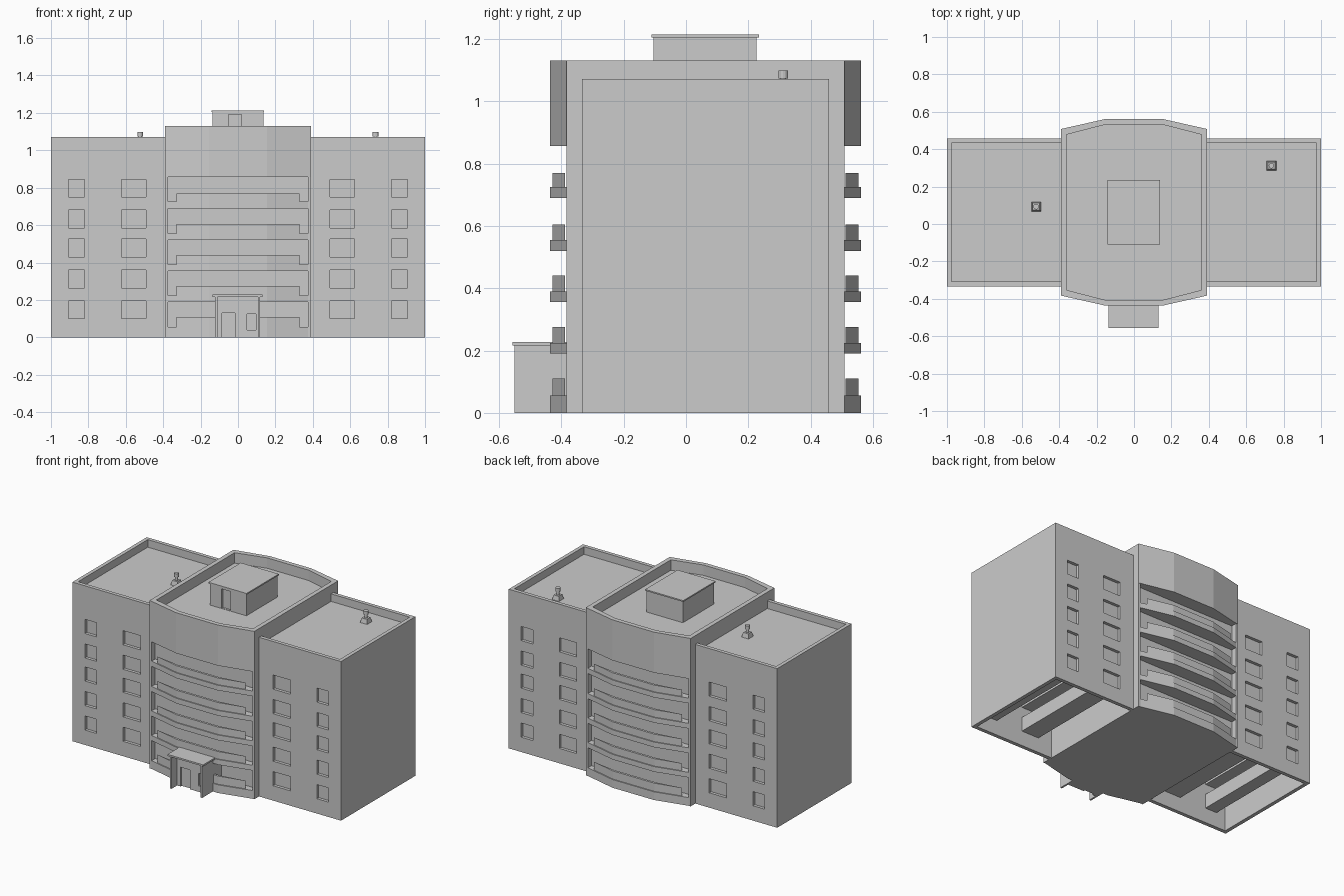
import bpy, bmesh

if "Cube" in bpy.data.objects:
    bpy.data.objects.remove(bpy.data.objects["Cube"], do_unlink=True)

GREY = (0.6, 0.6, 0.6, 1)
grey = bpy.data.materials.new("plain grey")
grey.use_nodes = True
grey.diffuse_color = GREY
grey.node_tree.nodes["Principled BSDF"].inputs["Base Color"].default_value = GREY


def finish(bm, name):
    bmesh.ops.recalc_face_normals(bm, faces=bm.faces)
    mesh = bpy.data.meshes.new(name)
    bm.to_mesh(mesh)
    bm.free()
    mesh.materials.append(grey)
    obj = bpy.data.objects.new(name, mesh)
    bpy.context.collection.objects.link(obj)
    return obj


def prism(bm, points, z0, z1):
    """Closed prism over a plan outline."""
    low = [bm.verts.new((x, y, z0)) for x, y in points]
    high = [bm.verts.new((x, y, z1)) for x, y in points]
    bm.faces.new(low[::-1])
    bm.faces.new(high)
    n = len(points)
    for i in range(n):
        j = (i + 1) % n
        bm.faces.new((low[i], low[j], high[j], high[i]))


def boxes(name, spans):
    """One object from (x0, x1, y0, y1, z0, z1) boxes."""
    bm = bmesh.new()
    for x0, x1, y0, y1, z0, z1 in spans:
        prism(bm, [(x0, y0), (x1, y0), (x1, y1), (x0, y1)], z0, z1)
    return finish(bm, name)


def solid(name, points, z0, z1):
    bm = bmesh.new()
    prism(bm, points, z0, z1)
    return finish(bm, name)


def cut(obj, cutter):
    """Subtract the cutter and remove it."""
    cutter.hide_render = True
    mod = obj.modifiers.new("cut", "BOOLEAN")
    mod.operation = "DIFFERENCE"
    mod.solver = "EXACT"
    mod.object = cutter
    bpy.context.view_layer.objects.active = obj
    bpy.ops.object.modifier_apply(modifier=mod.name)
    bpy.data.objects.remove(cutter, do_unlink=True)


def outline(half, inset=0.0):
    """Bowed plan of the central block."""
    f, b = -0.383 + inset, 0.508 - inset
    bow, m = 0.053, 0.155
    return [(-half, f), (-m, f - bow), (m, f - bow), (half, f),
            (half, b), (m, b + bow), (-m, b + bow), (-half, b)]


# Wings: open-bottomed shells with window openings and glazing bars
FRONT, BACK, WING_TOP, WALL = -0.333, 0.458, 1.071, 0.025
FLOORS = [0.1, 0.265, 0.43, 0.585, 0.75]
COLUMNS = [(0.493, 0.623), (0.82, 0.907)]
for side, label in ((-1, "right"), (1, "left")):
    def sx(a, b):
        return tuple(sorted((side * a, side * b)))

    def window_bars(name, y0, y1):
        return boxes(name, [(*sx(*c), y0, y1, z, z + 0.095)
                            for c in COLUMNS for z in FLOORS])

    wing = boxes(label + "_wing", [(*sx(0.38, 1), FRONT, BACK, 0, WING_TOP)])
    inner = (*sx(0.3, 1 - WALL), FRONT + WALL, BACK - WALL)
    cut(wing, boxes("roof_cutter", [(*inner, 1.02, 1.2)]))
    cut(wing, boxes("cavity_cutter", [(*inner, -0.1, 1.0)]))
    cut(wing, window_bars("window_cutter", FRONT - 0.1, BACK + 0.1))
    window_bars(label + "_windows", FRONT + 0.02, BACK - 0.02)

# Central block: core, side panels, balcony slabs and curved railings
boxes("central_core", [(-0.376, 0.376, -0.345, 0.47, 0, 0.9)])
boxes("side_panels", [(-0.39, -0.375, -0.383, 0.508, 0, 0.9),
                      (0.375, 0.39, -0.383, 0.508, 0, 0.9)])
SLABS = [(0, 0.055, 0.11), (0.19, 0.225, 0.275), (0.355, 0.39, 0.44),
         (0.52, 0.555, 0.605), (0.69, 0.725, 0.77)]
for i, (bottom, floor, rail_top) in enumerate(SLABS):
    solid(f"balcony_slab_{i + 1}", outline(0.3755), bottom, floor)
    rail = solid(f"balcony_rail_{i + 1}", outline(0.3755, 0.007), floor, rail_top)
    cut(rail, solid("rail_cutter", outline(0.5, 0.022), floor - 0.1, rail_top + 0.1))

# Crown of the central block with roof parapet
crown = solid("central_crown", outline(0.39), 0.857, 1.13)
cut(crown, solid("parapet_cutter", outline(0.36, 0.03), 1.06, 1.3))

# Roof penthouse
penthouse = boxes("penthouse", [(-0.135, 0.135, -0.104, 0.226, 1.055, 1.205)])
cut(penthouse, boxes("door_cutter", [(-0.05, 0.018, -0.2, -0.09, 1.062, 1.192)]))
boxes("penthouse_roof", [(-0.143, 0.14, -0.11, 0.234, 1.205, 1.214)])

# Entrance porch
boxes("porch_side_walls", [(-0.122, -0.11, -0.55, -0.345, 0, 0.217),
                           (0.106, 0.118, -0.55, -0.345, 0, 0.217)])
entrance = boxes("entrance_wall", [(-0.112, 0.108, -0.49, -0.345, 0, 0.217)])
cut(entrance, boxes("entrance_cutter", [(-0.085, -0.015, -0.6, -0.478, -0.1, 0.13),
                                        (0.048, 0.096, -0.6, -0.478, 0.04, 0.125)]))
boxes("porch_roof", [(-0.135, 0.13, -0.556, -0.345, 0.217, 0.228)])

# Roof vents: tapered base, pipe and cap
for i, (x, y) in enumerate([(-0.523, 0.093), (0.735, 0.312)]):
    bm = bmesh.new()
    s = 0.027
    prism(bm, [(x - s, y - s), (x + s, y - s), (x + s, y + s), (x - s, y + s)], 1.015, 1.05)
    for v in bm.verts:
        if v.co.z > 1.04:
            v.co.x += (x - v.co.x) * 0.3
            v.co.y += (y - v.co.y) * 0.3
    for radius, z0, z1 in ((0.009, 1.05, 1.075), (0.015, 1.073, 1.098)):
        made = bmesh.ops.create_cone(bm, cap_ends=True, segments=12, radius1=radius,
                                     radius2=radius, depth=z1 - z0)
        bmesh.ops.translate(bm, verts=made["verts"], vec=(x, y, (z0 + z1) / 2))
    finish(bm, f"roof_vent_{i + 1}")
